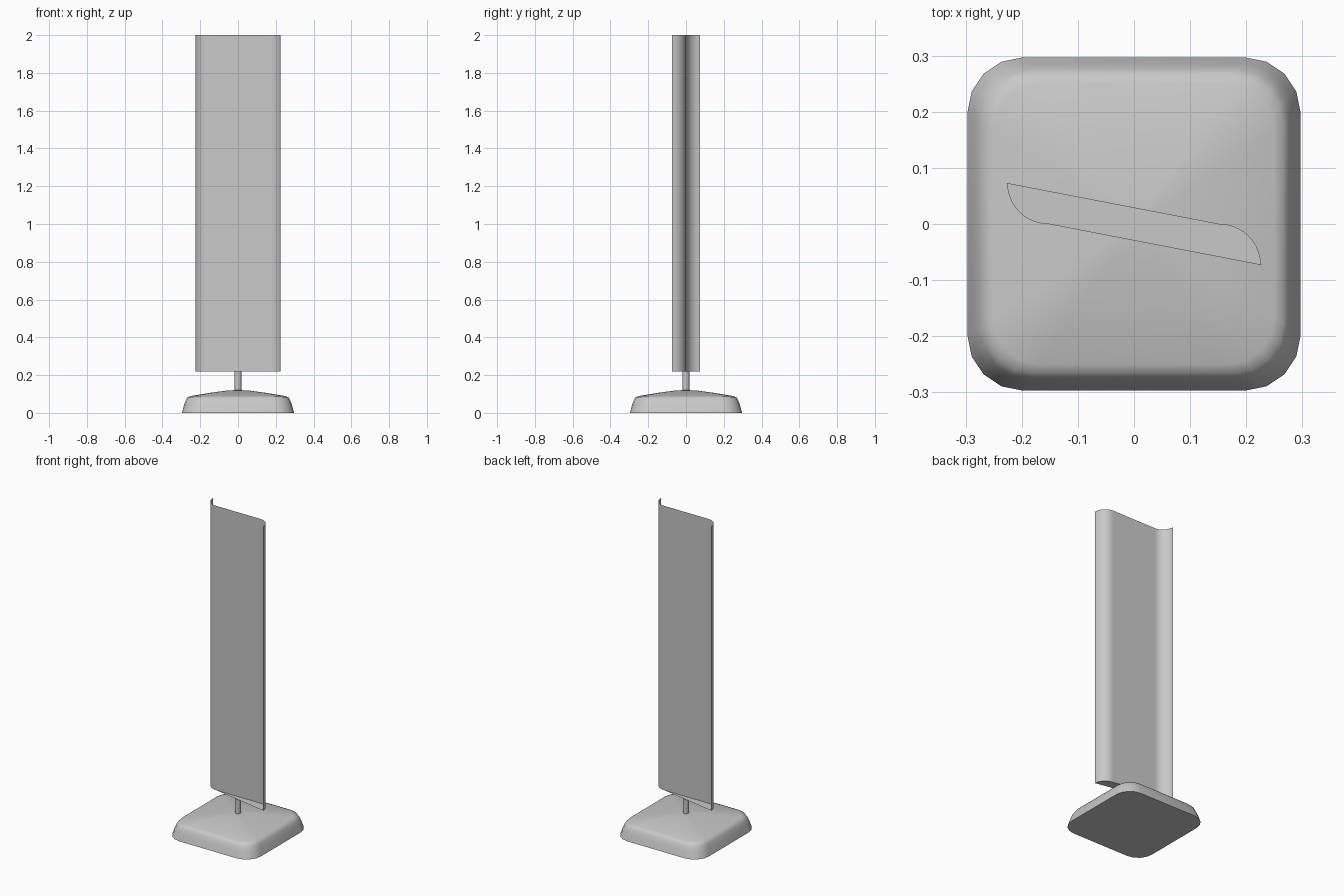
import bpy, bmesh, math

cube = bpy.data.objects.get("Cube")
if cube:
    bpy.data.objects.remove(cube, do_unlink=True)

grey = bpy.data.materials.new("plain_grey")
grey.use_nodes = True
colour = (0.58, 0.58, 0.58, 1)
grey.diffuse_color = colour
grey.node_tree.nodes["Principled BSDF"].inputs["Base Color"].default_value = colour


def finish(name, bm, fix_normals=True):
    """Turn a bmesh into a named, smooth-shaded object."""
    if fix_normals:
        bmesh.ops.recalc_face_normals(bm, faces=bm.faces)
    mesh = bpy.data.meshes.new(name)
    bm.to_mesh(mesh)
    bm.free()
    mesh.materials.append(grey)
    obj = bpy.data.objects.new(name, mesh)
    bpy.context.collection.objects.link(obj)
    bpy.ops.object.select_all(action='DESELECT')
    obj.select_set(True)
    bpy.context.view_layer.objects.active = obj
    bpy.ops.object.shade_smooth_by_angle(angle=math.radians(40))
    return obj


def rounded_square(half, radius, segments=4):
    """Outline of a square with rounded corners."""
    points = []
    for corner in range(4):
        turn = corner * math.pi / 2
        mid = turn + math.pi / 4
        c = (half - radius) * math.sqrt(2)
        for i in range(segments + 1):
            a = turn + i / segments * math.pi / 2
            points.append((c * math.cos(mid) + radius * math.cos(a),
                           c * math.sin(mid) + radius * math.sin(a)))
    return points


# Base: stacked rounded squares rising to a shallow peak
profile = [(0.297, 0), (0.286, 0.04), (0.276, 0.068), (0.266, 0.083),
           (0.25, 0.089), (0.15, 0.106), (0.06, 0.118)]
bm = bmesh.new()
rings = [[bm.verts.new((x, y, z)) for x, y in rounded_square(half, half / 3)]
         for half, z in profile]
bm.faces.new(rings[0])
count = len(rings[0])
for low, high in zip(rings, rings[1:]):
    for i in range(count):
        j = (i + 1) % count
        bm.faces.new((low[i], low[j], high[j], high[i]))
peak = bm.verts.new((0, 0, 0.121))
for i in range(count):
    bm.faces.new((rings[-1][i], rings[-1][(i + 1) % count], peak))
finish("base", bm)

# Pole between base and panel
bm = bmesh.new()
bmesh.ops.create_cone(bm, cap_ends=True, segments=20, radius1=0.018,
                      radius2=0.018, depth=0.11)
bmesh.ops.translate(bm, verts=bm.verts, vec=(0, 0, 0.165))
finish("pole", bm)

# Panel: thin sheet, flat in the middle, with edges curled opposite ways
FLAT, CURL, BOTTOM, TOP = 0.153, 0.073, 0.22, 2.0
right_curl = [(FLAT + CURL * math.sin(a), CURL * (math.cos(a) - 1))
              for a in (i / 10 * math.pi / 2 for i in range(11))]
left_curl = [(-x, -y) for x, y in right_curl]
path = left_curl[::-1] + right_curl
bm = bmesh.new()
low = [bm.verts.new((x, y, BOTTOM)) for x, y in path]
high = [bm.verts.new((x, y, TOP)) for x, y in path]
for i in range(len(path) - 1):
    bm.faces.new((low[i], low[i + 1], high[i + 1], high[i]))
finish("panel", bm, fix_normals=False)

# Plate closing the lower end of the panel
bm = bmesh.new()
bm.faces.new([bm.verts.new((x, y, BOTTOM)) for x, y in right_curl + left_curl])
finish("panel_bottom_plate", bm, fix_normals=False)
